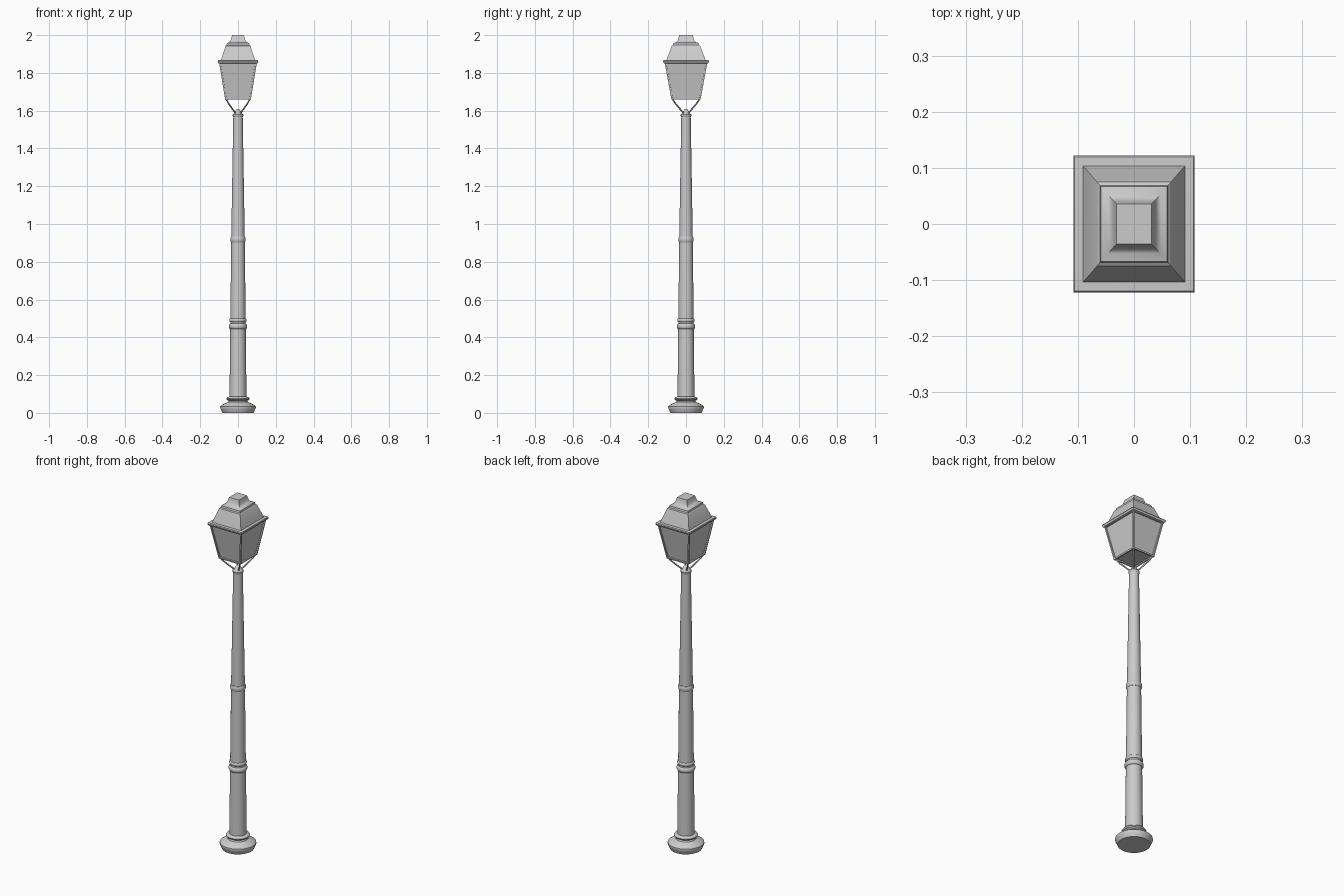
import bpy, bmesh, math

if "Cube" in bpy.data.objects:
    bpy.data.objects.remove(bpy.data.objects["Cube"])


def finish(name, bm, smooth=False):
    bmesh.ops.recalc_face_normals(bm, faces=bm.faces[:])
    mesh = bpy.data.meshes.new(name)
    bm.to_mesh(mesh)
    bm.free()
    obj = bpy.data.objects.new(name, mesh)
    bpy.context.collection.objects.link(obj)
    if smooth:
        bpy.ops.object.select_all(action='DESELECT')
        obj.select_set(True)
        bpy.context.view_layer.objects.active = obj
        bpy.ops.object.shade_smooth_by_angle(angle=math.radians(35))
    return obj


def skin_rings(bm, rings):
    """Bridge closed rings of points and cap both ends."""
    loops = [[bm.verts.new(p) for p in ring] for ring in rings]
    n = len(loops[0])
    for a, b in zip(loops, loops[1:]):
        for i in range(n):
            j = (i + 1) % n
            bm.faces.new((a[i], a[j], b[j], b[i]))
    bm.faces.new(loops[0][::-1])
    bm.faces.new(loops[-1])


def turned(name, profile, sides=32):
    bm = bmesh.new()
    skin_rings(bm, [[(r * math.cos(math.tau * i / sides), r * math.sin(math.tau * i / sides), z)
                     for i in range(sides)] for r, z in profile])
    return finish(name, bm, True)


def square_rings(profile):
    return [[(x, y, z), (-x, y, z), (-x, -y, z), (x, -y, z)] for x, y, z in profile]


# round base and tapering post
turned("base", [(0.083, 0), (0.089, 0.015), (0.095, 0.027), (0.094, 0.035), (0.075, 0.048),
                (0.054, 0.057), (0.05, 0.064), (0.06, 0.07), (0.062, 0.077), (0.058, 0.082),
                (0.045, 0.086)])
turned("post", [(0.045, 0.08), (0.041, 0.45), (0.036, 0.91), (0.025, 1.57)])

# moulded rings around the post
for name, r, z, bulge, h in (("lower_ring", 0.041, 0.458, 0.008, 0.015),
                             ("lower_bead", 0.04, 0.49, 0.006, 0.01),
                             ("middle_ring", 0.035, 0.918, 0.006, 0.017)):
    steps = [math.pi * (i / 6 - 0.5) for i in range(7)]
    turned(name, [(r - 0.002 + (bulge + 0.002) * math.cos(t), z + h * math.sin(t)) for t in steps])

# collar and finial at the top of the post
turned("post_cap", [(0.025, 1.567), (0.028, 1.573), (0.028, 1.58), (0.022, 1.586),
                    (0.016, 1.596), (0.01, 1.605), (0.004, 1.609)])

# four bent rods carrying the lantern
for i, (sx, sy) in enumerate(((1, 1), (-1, 1), (-1, -1), (1, -1))):
    curve = bpy.data.curves.new("lantern_rod", 'CURVE')
    curve.dimensions = '3D'
    curve.bevel_depth = 0.004
    curve.bevel_resolution = 1
    curve.use_fill_caps = True
    line = curve.splines.new('POLY')
    path = [(0.01, 0.01, 1.585), (0.021, 0.022, 1.597), (0.05, 0.056, 1.638), (0.064, 0.073, 1.664)]
    line.points.add(len(path) - 1)
    for p, (x, y, z) in zip(line.points, path):
        p.co = (sx * x, sy * y, z, 1)
    rod = bpy.data.objects.new(f"lantern_rod_{i + 1}", curve)
    bpy.context.collection.objects.link(rod)

# lantern body with recessed panes framed by bars
bm = bmesh.new()
skin_rings(bm, square_rings([(0.068, 0.077, 1.658), (0.1, 0.113, 1.855)]))
bmesh.ops.recalc_face_normals(bm, faces=bm.faces[:])
panes = bmesh.ops.inset_individual(bm, faces=[f for f in bm.faces if f.calc_center_median().z < 1.85],
                                   thickness=0.011, depth=0)
bmesh.ops.inset_individual(bm, faces=[f for f in bm.faces if f.calc_area() > 0.012 and
                                     f.calc_center_median().z < 1.85],
                           thickness=0.0003, depth=-0.007)
finish("lantern_body", bm)

# stepped pyramid roof with eave
bm = bmesh.new()
skin_rings(bm, square_rings([(0.097, 0.110, 1.848), (0.104, 0.118, 1.852), (0.108, 0.122, 1.862),
                             (0.106, 0.119, 1.867), (0.091, 0.103, 1.868), (0.085, 0.097, 1.885),
                             (0.066, 0.075, 1.943), (0.061, 0.069, 1.947), (0.059, 0.067, 1.957),
                             (0.047, 0.053, 1.962), (0.039, 0.044, 1.971), (0.035, 0.04, 1.985),
                             (0.031, 0.036, 2.0)]))
finish("roof", bm, True)
